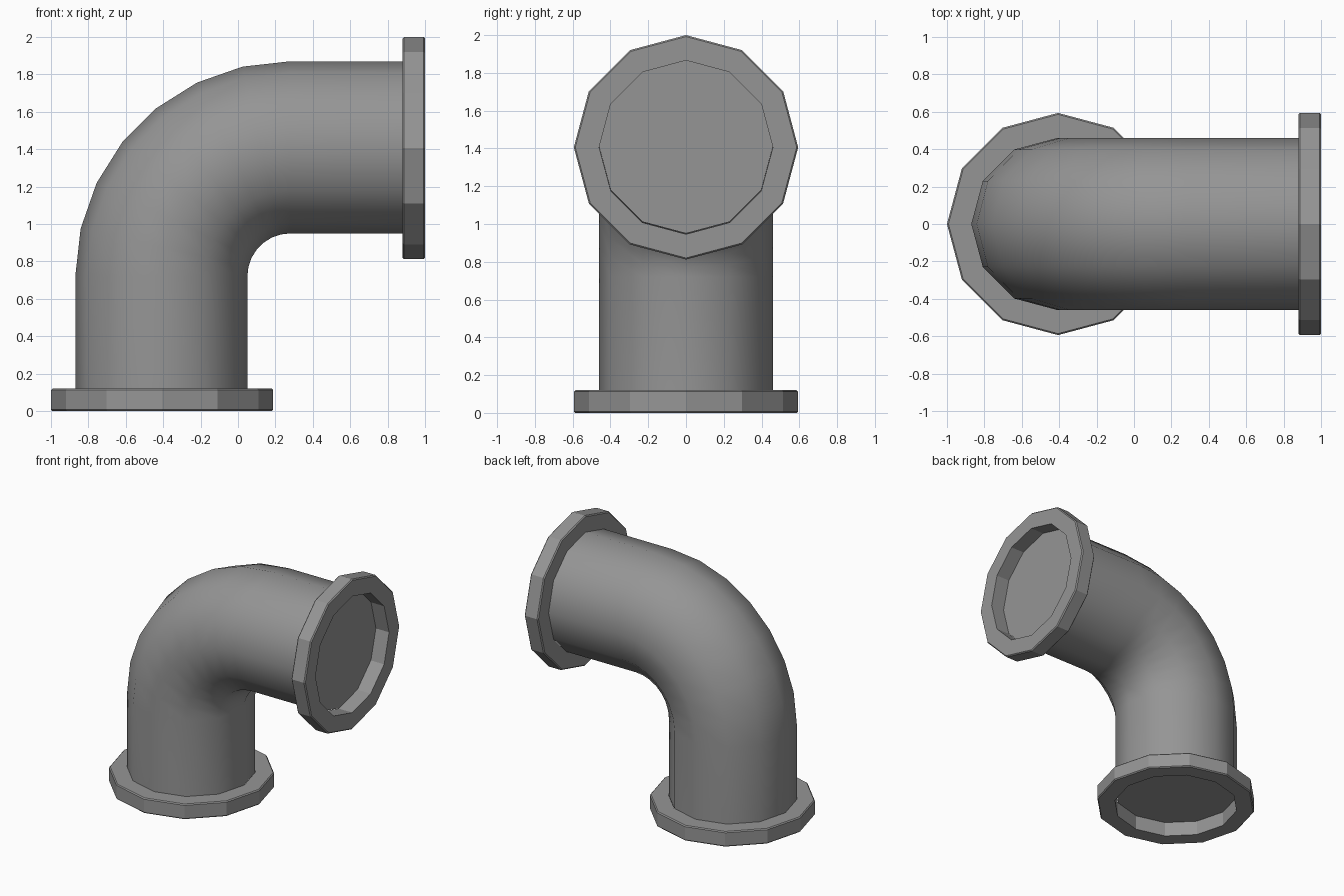
import bpy, bmesh
from math import sin, cos, pi, radians
from mathutils import Vector

if "Cube" in bpy.data.objects:
    bpy.data.objects.remove(bpy.data.objects["Cube"])

SIDES = 12
AXIS_X, AXIS_Z = -0.41, 1.41      # centre lines of the two straight runs
PIPE_R, FLANGE_R = 0.46, 0.594
FLANGE_T, CAP_INSET = 0.12, 0.115
BEND_R, BEND_SEGS = 0.69, 7

# Dark grey metal shared by all parts
metal = bpy.data.materials.new("dark_grey_metal")
metal.diffuse_color = (0.3, 0.3, 0.3, 1)
metal.use_nodes = True
metal.node_tree.nodes["Principled BSDF"].inputs["Base Color"].default_value = metal.diffuse_color


def skin(name, rings, closed=False, capped=False):
    """Join equal-length rings of points into one mesh object."""
    bm = bmesh.new()
    loops = [[bm.verts.new(p) for p in ring] for ring in rings]
    pairs = list(zip(loops, loops[1:]))
    if closed:
        pairs.append((loops[-1], loops[0]))
    for a, b in pairs:
        for i in range(SIDES):
            j = (i + 1) % SIDES
            bm.faces.new((a[i], a[j], b[j], b[i]))
    if capped:
        bm.faces.new(loops[0])
        bm.faces.new(loops[-1])
    bmesh.ops.recalc_face_normals(bm, faces=bm.faces)
    mesh = bpy.data.meshes.new(name)
    bm.to_mesh(mesh)
    bm.free()
    mesh.materials.append(metal)
    obj = bpy.data.objects.new(name, mesh)
    bpy.context.collection.objects.link(obj)
    return obj


def ring(centre, out, r):
    """12-sided ring spanned by direction 'out' and the y axis."""
    y = Vector((0, 1, 0))
    return [centre + r * (cos(2 * pi * i / SIDES) * out + sin(2 * pi * i / SIDES) * y)
            for i in range(SIDES)]


# Pipe body: straight run, quarter bend, straight run, closed inside the flanges
centre = Vector((AXIS_X + BEND_R, 0, AXIS_Z - BEND_R))
left, up = Vector((-1, 0, 0)), Vector((0, 0, 1))
rings = [ring(Vector((AXIS_X, 0, CAP_INSET)), left, PIPE_R)]
for k in range(BEND_SEGS + 1):
    a = pi / 2 * k / BEND_SEGS
    out = Vector((-cos(a), 0, sin(a)))
    rings.append(ring(centre + BEND_R * out, out, PIPE_R))
rings.append(ring(Vector((1 - CAP_INSET, 0, AXIS_Z)), up, PIPE_R))
pipe = skin("pipe_elbow", rings, capped=True)
bpy.context.view_layer.objects.active = pipe
pipe.select_set(True)
bpy.ops.object.shade_smooth_by_angle(angle=radians(40))

# Flange rings: (radius, depth from the open end), with small outer chamfers
C = 0.008
profile = [(PIPE_R, FLANGE_T), (FLANGE_R - C, FLANGE_T), (FLANGE_R, FLANGE_T - C),
           (FLANGE_R, C), (FLANGE_R - C, 0), (PIPE_R, 0)]
for name, end, inward, out in (
        ("bottom_flange", Vector((FLANGE_R - 1, 0, 0)), up, left),
        ("side_flange", Vector((1, 0, 2 - FLANGE_R)), left, up)):
    skin(name, [ring(end + inward * d, out, r) for r, d in profile], closed=True)
